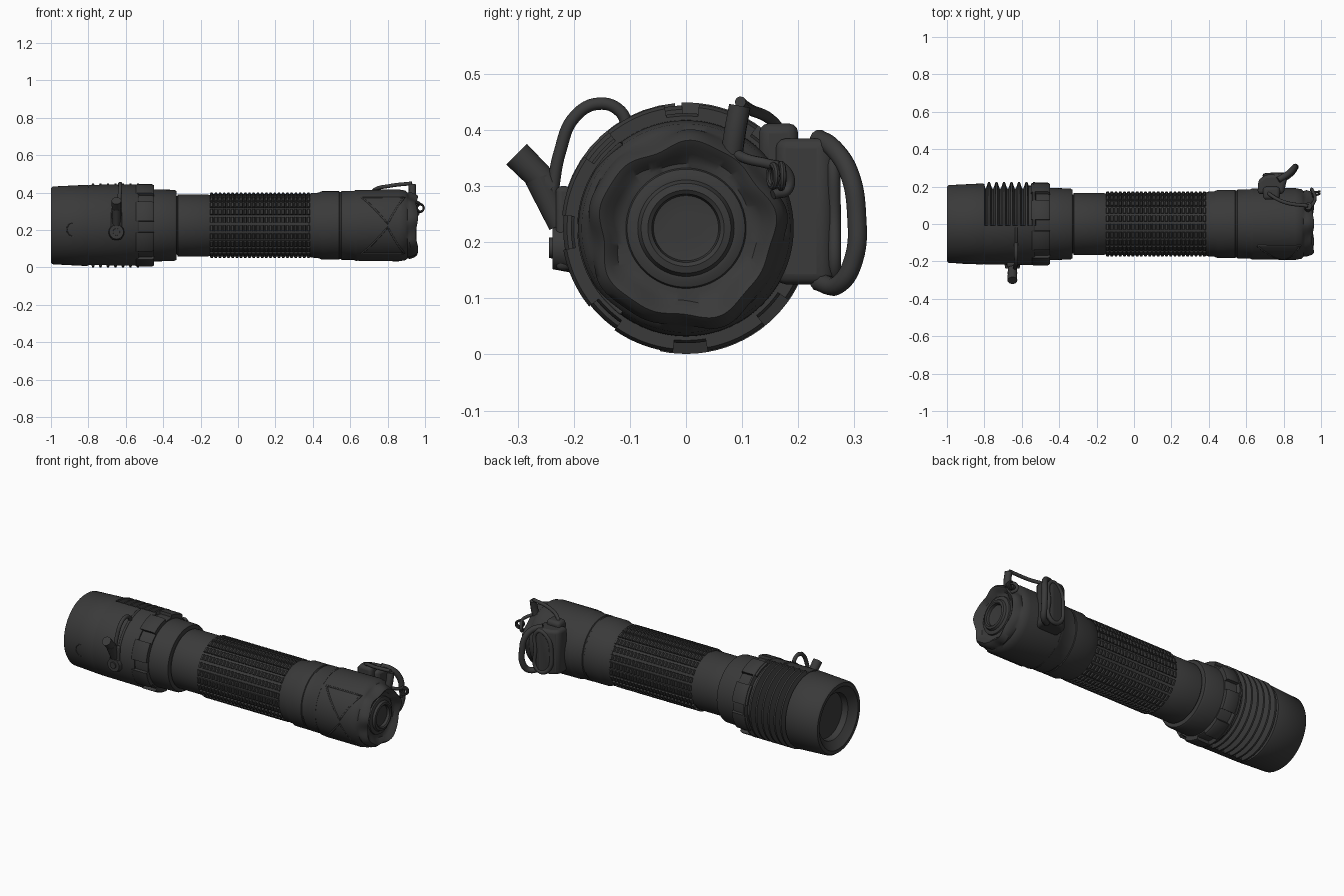
import bpy, bmesh
from math import sin, cos, pi, radians, tau
from mathutils import Vector

if "Cube" in bpy.data.objects:
    bpy.data.objects.remove(bpy.data.objects["Cube"])

AXIS = 0.225  # height of the long axis

black = bpy.data.materials.new("charcoal_black")
black.use_nodes = True
COLOR = (0.042, 0.042, 0.042, 1)
black.diffuse_color = COLOR
bsdf = black.node_tree.nodes["Principled BSDF"]
bsdf.inputs["Base Color"].default_value = COLOR
bsdf.inputs["Roughness"].default_value = 0.6


def finish(ob):
    ob.data.materials.clear()
    ob.data.materials.append(black)
    bpy.ops.object.select_all(action='DESELECT')
    ob.select_set(True)
    bpy.context.view_layer.objects.active = ob
    bpy.ops.object.shade_smooth_by_angle(angle=radians(38))
    return ob


def from_bmesh(name, bm):
    bmesh.ops.remove_doubles(bm, verts=bm.verts, dist=1e-5)
    bmesh.ops.recalc_face_normals(bm, faces=bm.faces)
    me = bpy.data.meshes.new(name)
    bm.to_mesh(me)
    bm.free()
    ob = bpy.data.objects.new(name, me)
    bpy.context.collection.objects.link(ob)
    return finish(ob)


def on_axis(x, r, a):
    """Point at distance x, radius r and angle a (0 = back, 90 = top)."""
    return Vector((x, r * cos(a), AXIS + r * sin(a)))


def sweep(bm, profile, start, end, steps, warp=None):
    """Turn a profile about the axis; part turns get end caps."""
    full = end - start >= 360
    rings = []
    for i in range(steps if full else steps + 1):
        a = radians(start + (end - start) * i / steps)
        ring = [warp(x, r, a) if warp else (x, r) for x, r in profile]
        rings.append([bm.verts.new(on_axis(x, r, a)) for x, r in ring])
    n = len(profile)
    for i in range(steps):
        p, q = rings[i], rings[(i + 1) % len(rings)]
        for j in range(n - 1 if full else n):
            k = (j + 1) % n
            bm.faces.new((p[j], p[k], q[k], q[j]))
    if not full:
        bm.faces.new(rings[0])
        bm.faces.new(rings[-1])


def lathe(name, profile, warp=None, steps=80):
    bm = bmesh.new()
    sweep(bm, profile, 0, 360, steps, warp)
    return from_bmesh(name, bm)


def sectors(name, profile, spans, steps):
    bm = bmesh.new()
    for start, end in spans:
        sweep(bm, profile, start, end, steps)
    return from_bmesh(name, bm)


def tube(name, points, radius, smooth=True, closed=False):
    cu = bpy.data.curves.new(name, 'CURVE')
    cu.dimensions = '3D'
    cu.bevel_depth = radius
    cu.bevel_resolution = 3
    cu.use_fill_caps = True
    sp = cu.splines.new('BEZIER' if smooth else 'POLY')
    if smooth:
        sp.bezier_points.add(len(points) - 1)
        for bp, p in zip(sp.bezier_points, points):
            bp.co = p
            bp.handle_left_type = bp.handle_right_type = 'AUTO'
    else:
        sp.points.add(len(points) - 1)
        for pt, p in zip(sp.points, points):
            pt.co = (*p, 1)
    sp.use_cyclic_u = closed
    sp.resolution_u = 8
    ob = bpy.data.objects.new(name, cu)
    bpy.context.collection.objects.link(ob)
    bpy.ops.object.select_all(action='DESELECT')
    ob.select_set(True)
    bpy.context.view_layer.objects.active = ob
    bpy.ops.object.convert(target='MESH')
    return finish(bpy.context.object)


def surface_line(name, corners, r, radius):
    """Thin raised line on the barrel through (x, degrees) corners."""
    pts = []
    for (x0, a0), (x1, a1) in zip(corners, corners[1:]):
        for i in range(13):
            t = i / 12
            pts.append(on_axis(x0 + (x1 - x0) * t, r, radians(a0 + (a1 - a0) * t)))
    return tube(name, pts, radius, smooth=False)


def rod(name, p, q, r0, r1):
    p, q = Vector(p), Vector(q)
    bpy.ops.mesh.primitive_cone_add(vertices=24, radius1=r0, radius2=r1,
                                    depth=(q - p).length, location=(p + q) / 2)
    ob = bpy.context.object
    ob.rotation_euler = (q - p).to_track_quat('Z', 'Y').to_euler()
    ob.name = name
    return finish(ob)


def slab(name, outline, z0, z1, bevel):
    bm = bmesh.new()
    face = bm.faces.new([bm.verts.new((x, y, z0)) for x, y in outline])
    top = bmesh.ops.extrude_face_region(bm, geom=[face])["geom"]
    bmesh.ops.translate(bm, verts=[v for v in top if isinstance(v, bmesh.types.BMVert)],
                        vec=(0, 0, z1 - z0))
    ob = from_bmesh(name, bm)
    mod = ob.modifiers.new("round", 'BEVEL')
    mod.width, mod.segments = bevel, 3
    return ob


# Lamp head with a recessed lens
lathe("lamp_head", [(-.93, 0), (-.93, .13), (-.965, .135), (-.985, .165), (-1, .18),
                    (-1, .2), (-.99, .208), (-.81, .217), (-.8, .214), (-.795, .19),
                    (-.57, .19), (-.565, .205), (-.46, .205), (-.45, .2), (-.45, 0)])
sectors("smooth_head_shell", [(-.8, .185), (-.8, .217), (-.54, .219), (-.53, .212), (-.53, .185)],
        [(92, 258)], 40)

# Cooling fins around the back half
for i in range(7):
    x = -.775 + i * .04
    sectors(f"cooling_fin_{i + 1}", [(x - .018, .185), (x - .005, .224), (x + .005, .224), (x + .018, .185)],
            [(-102, 92)], 44)

# Notched collar lugs
sectors("collar_lugs", [(-.55, .195), (-.55, .216), (-.54, .222), (-.46, .222), (-.45, .216), (-.45, .195)],
        [(a, a + 29) for a in range(10, 370, 45)], 8)

# Barrel: stepped neck, grip core and rear sleeve
lathe("neck_ring", [(-.46, 0), (-.46, .193), (-.34, .19), (-.33, .184), (-.33, 0)])
lathe("barrel", [(-.34, 0), (-.34, .155), (-.325, .157), (-.322, .166), (-.16, .166), (-.155, .163),
                 (.38, .163), (.39, .172), (.43, .175), (.45, .183), (.54, .183), (.543, .179),
                 (.55, .179), (.553, .184), (.62, .184), (.63, .19), (.64, .19), (.64, 0)])

# Ribbed grip bars
teeth = [(-.15, .158)]
for i in range(24):
    x = -.15 + i * .0225
    teeth += [(x, .167), (x + .004, .175), (x + .014, .175), (x + .018, .167)]
teeth.append((.388, .158))
sectors("grip_bars", teeth, [(a, a + 10) for a in range(0, 360, 15)], 2)


# Tail cap with a wavy guard rim around the push button
def wavy(x, r, a):
    if x > .915 and r > .12:
        r *= 1 + .035 * sin(5 * a + 1) + .02 * sin(9 * a) - .03 * sin(a)
        x += .006 * sin(5 * a)
    return x, r


lathe("tail_cap", [(.63, 0), (.63, .188), (.66, .19), (.86, .192), (.895, .186), (.905, .176),
                   (.92, .174), (.945, .166), (.957, .155), (.95, .143), (.935, .13),
                   (.928, .115), (.928, 0)], wavy, 120)
lathe("push_button", [(.92, 0), (.92, .11), (.935, .105), (.94, .092), (.94, .086), (.952, .08),
                      (.955, .068), (.95, .061), (.935, .058), (.931, .03), (.934, 0)])

# Raised crossing ribs on the cap
for label, side in (("lower", 1), ("upper", -1)):
    surface_line(f"{label}_cap_rib", [(.66, 180 + side * 52), (.8, 180 + side * 3),
                                      (.89, 180 + side * 52), (.66, 180 + side * 52)], .189, .005)

# Small round mark on the lamp head
surface_line("head_mark", [(-.88 + .035 * cos(t), 186 + 10 * sin(t)) for t in
                           [tau * i / 16 for i in range(13)]], .211, .003)

# Front latch: mount, boss, stub pin and wire loop
mount = slab("latch_mount", [(-.68, -.205), (-.68, -.232), (-.62, -.232), (-.62, -.205)], .15, .3, .01)
rod("latch_boss", (-.65, -.2, .19), (-.65, -.238, .19), .045, .038)
rod("latch_boss_pin", (-.65, -.23, .19), (-.65, -.244, .19), .02, .018)
rod("latch_arm", (-.65, -.225, .23), (-.65, -.262, .315), .02, .026)
rod("stub_pin", (-.65, -.24, .295), (-.65, -.302, .357), .024, .026)
tube("wire_loop", [(-.64, -.238, .29), (-.635, -.225, .36), (-.63, -.197, .425), (-.63, -.155, .447),
                   (-.63, -.118, .434), (-.63, -.102, .4)], .011)
surface_line("loop_strap", [(-.63, 95), (-.63, 185)], .217, .007)

# Back clip pad with its curved handle
slab("clip_pad", [(.66, .16), (.665, .235), (.7, .262), (.79, .272), (.82, .25), (.8, .16)], .125, .385, .018)
slab("clip_pad_top", [(.69, .13), (.69, .2), (.78, .2), (.78, .13)], .33, .412, .018)
tube("clip_handle", [(.77, .235, .385), (.82, .265, .365), (.85, .292, .32), (.86, .304, .25),
                     (.86, .299, .17), (.84, .272, .125), (.79, .235, .13)], .017)
tube("clip_pad_rim", [(.74, .262, .36), (.70, .258, .25), (.73, .262, .14),
                      (.79, .264, .14), (.80, .264, .25), (.79, .262, .36)], .012, closed=True)

# Spring rod from the clip to the rim post
tube("spring_rod", [(.71, .175, .39), (.73, .155, .415), (.81, .115, .436), (.93, .097, .45)], .01)
tube("rim_post", [(.925, .08, .345), (.932, .088, .4), (.932, .096, .443)], .02)

# Rim hook made of small linked rings
def ring(name, centre, rad, thick, spin):
    bpy.ops.mesh.primitive_torus_add(major_radius=rad, minor_radius=thick, major_segments=24,
                                     minor_segments=8, location=centre, rotation=spin)
    bpy.context.object.name = name
    finish(bpy.context.object)


ring("hook_ring_large", (.975, .155, .318), .019, .006, (pi / 2, 0, .35))
ring("hook_ring_small", (.972, .17, .318), .021, .006, (pi / 2, 0, .15))
tube("hook_strap", [(.93, .085, .36), (.958, .11, .348), (.968, .145, .34), (.955, .178, .328),
                    (.95, .182, .295), (.962, .155, .285)], .009)
